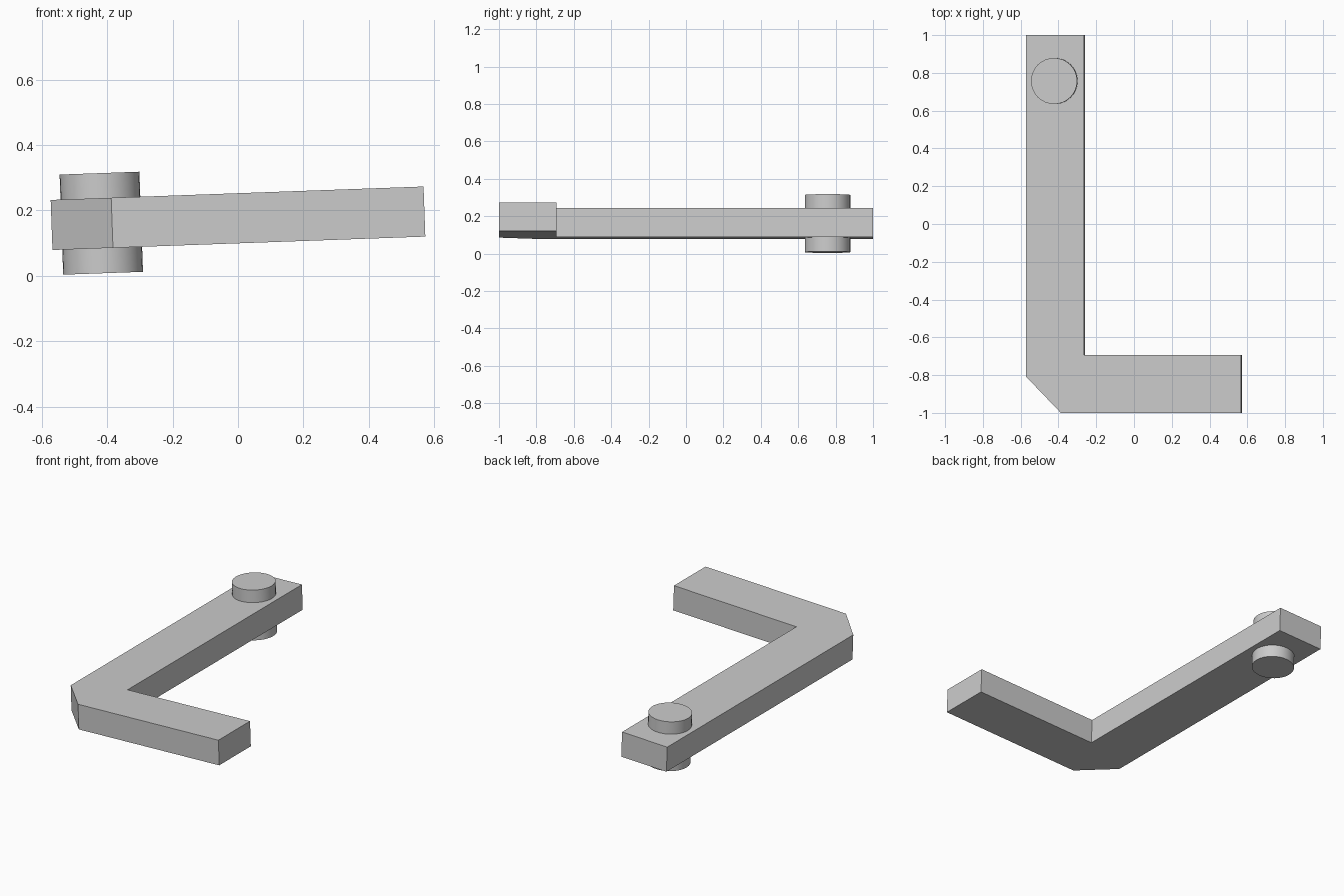
import bpy
import bmesh
from mathutils import Matrix

cube = bpy.data.objects.get("Cube")
if cube:
    bpy.data.objects.remove(cube, do_unlink=True)

TILT = -0.036
THICK = 0.153
POSE = Matrix.Translation((0, 0, 0.176)) @ Matrix.Rotation(TILT, 4, 'Y')

# Single grey finish
grey = bpy.data.materials.new("plain_grey")
grey.use_nodes = True
colour = (0.6, 0.6, 0.6, 1)
grey.diffuse_color = colour
grey.node_tree.nodes["Principled BSDF"].inputs["Base Color"].default_value = colour

# L-shaped arm with a chamfered outer corner
outline = [(-0.57, 1), (-0.57, -0.807), (-0.385, -1), (0.57, -1),
           (0.57, -0.693), (-0.263, -0.693), (-0.263, 1)]
bm = bmesh.new()
base = bm.faces.new([bm.verts.new((x, y, -THICK / 2)) for x, y in outline])
top = bmesh.ops.extrude_face_region(bm, geom=[base])["geom"]
bmesh.ops.translate(bm, vec=(0, 0, THICK),
                    verts=[v for v in top if isinstance(v, bmesh.types.BMVert)])
bmesh.ops.recalc_face_normals(bm, faces=bm.faces)
mesh = bpy.data.meshes.new("bent_arm")
bm.to_mesh(mesh)
bm.free()
arm = bpy.data.objects.new("bent_arm", mesh)
bpy.context.collection.objects.link(arm)
arm.matrix_world = POSE
mesh.materials.append(grey)

# Round pin passing through the end of the long leg
bpy.ops.mesh.primitive_cylinder_add(vertices=32, radius=0.122, depth=0.306)
pin = bpy.context.object
pin.name = "pivot_pin"
pin.matrix_world = POSE @ Matrix.Translation((-0.418, 0.757, 0))
pin.data.materials.append(grey)
bpy.ops.object.shade_smooth_by_angle()
